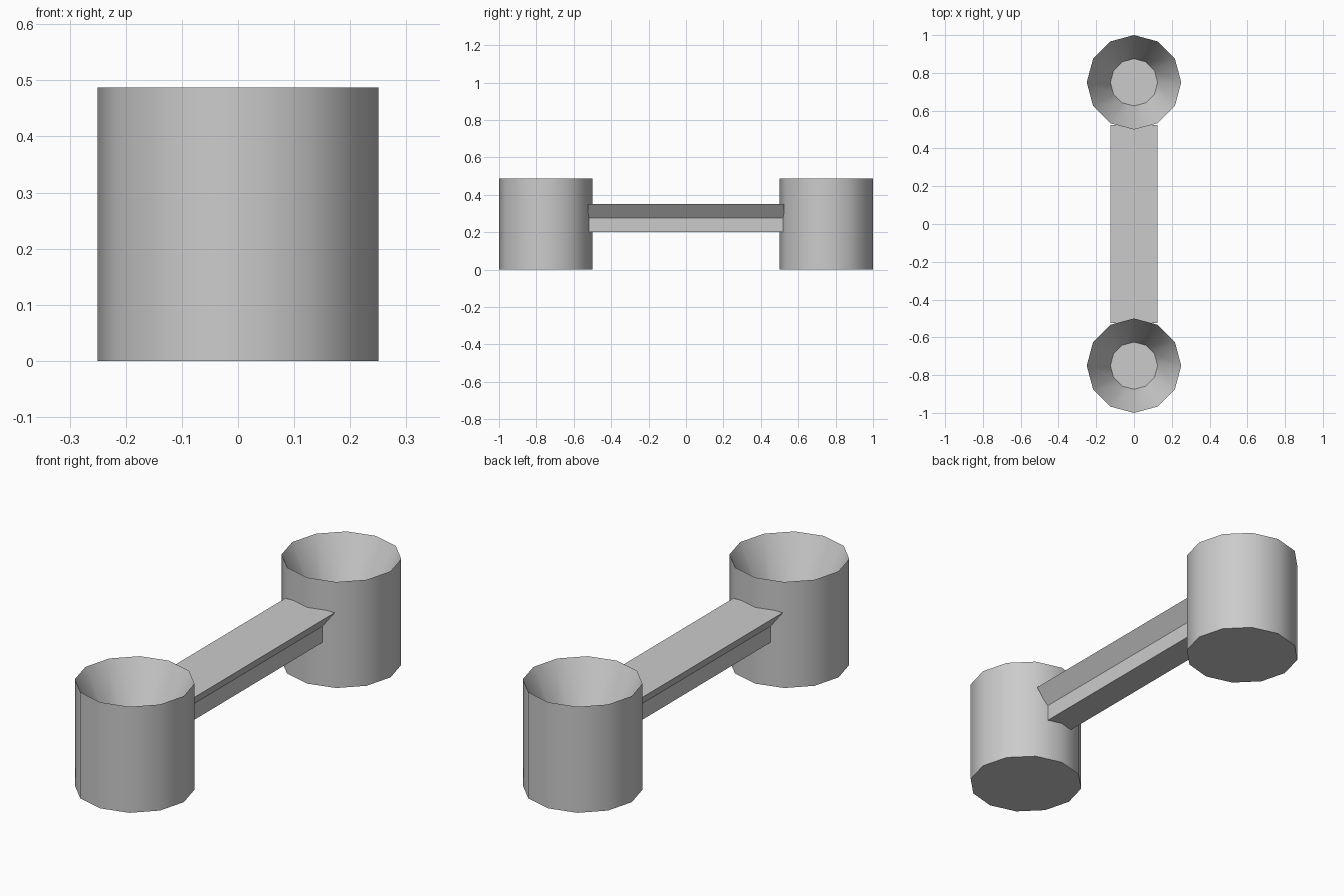
import bpy, math

if "Cube" in bpy.data.objects:
    bpy.data.objects.remove(bpy.data.objects["Cube"])

SIDES = 12
R, H = 0.25, 0.487          # cup radius and height
FLOOR_R, FLOOR_Z = 0.125, 0.24
BAR_END = 0.523


def make_object(name, verts, faces, location=(0, 0, 0)):
    mesh = bpy.data.meshes.new(name)
    mesh.from_pydata(verts, [], faces)
    mesh.update()
    obj = bpy.data.objects.new(name, mesh)
    obj.location = location
    bpy.context.collection.objects.link(obj)
    return obj


def make_cup(name, y):
    # Revolved profile: outer wall, sharp rim, funnel down to a small floor
    profile = [(R, 0), (R, H), (FLOOR_R, FLOOR_Z)]
    n = SIDES
    verts = [(r * math.cos(2 * math.pi * i / n), r * math.sin(2 * math.pi * i / n), z)
             for r, z in profile for i in range(n)]
    faces = [(k * n + i, k * n + (i + 1) % n, (k + 1) * n + (i + 1) % n, (k + 1) * n + i)
             for k in range(len(profile) - 1) for i in range(n)]
    faces.append(tuple(reversed(range(n))))
    faces.append(tuple(range(2 * n, 3 * n)))
    obj = make_object(name, verts, faces, (0, y, 0))
    bpy.ops.object.select_all(action='DESELECT')
    obj.select_set(True)
    bpy.context.view_layer.objects.active = obj
    bpy.ops.object.shade_smooth_by_angle(angle=math.radians(35))
    return obj


# Two cups
make_cup("front_cup", -0.75)
make_cup("back_cup", 0.75)

# Connecting bar: wide flat top, tapered shoulders, narrow stem
half = [(0.125, 0.35), (0.067, 0.275), (0.067, 0.2)]
section = half + [(-x, z) for x, z in reversed(half)]
m = len(section)
verts = [(x, y, z) for y in (-BAR_END, BAR_END) for x, z in section]
faces = [(i, i + m, (i + 1) % m + m, (i + 1) % m) for i in range(m)]
faces += [tuple(reversed(range(m))), tuple(range(m, 2 * m))]
bar = make_object("connecting_bar", verts, faces)

# Consistent outward normals on the bar
import bmesh
bm = bmesh.new()
bm.from_mesh(bar.data)
bmesh.ops.recalc_face_normals(bm, faces=bm.faces)
bm.to_mesh(bar.data)
bm.free()
